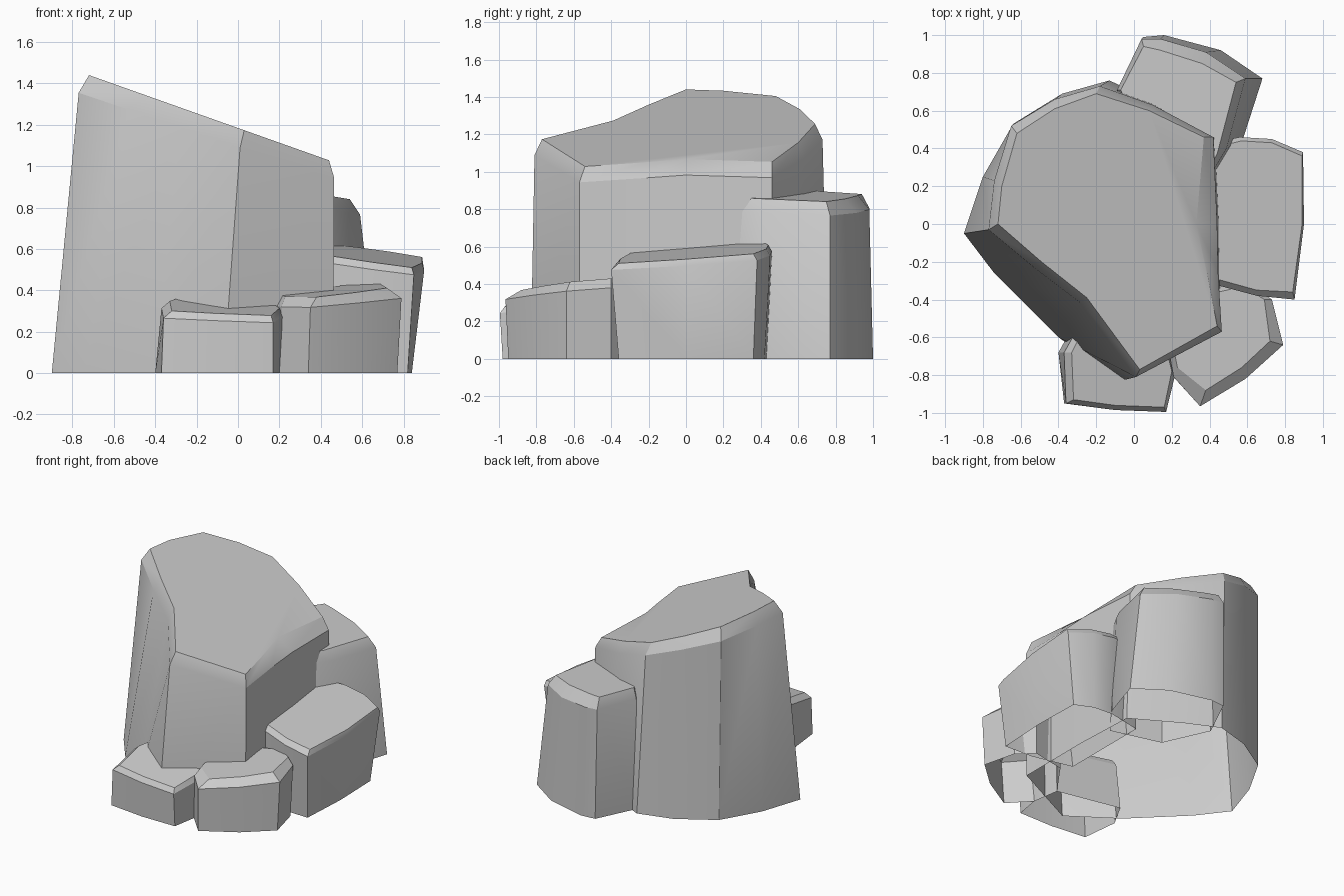
import bpy, bmesh, math


def rock(name, base, shoulder, top, height, drop):
    """Open-bottomed boulder lofted through base, shoulder and sloping top outlines."""
    bm = bmesh.new()
    rings = [
        [bm.verts.new((x, y, 0)) for x, y in base],
        [bm.verts.new((x, y, height(tx, ty) - drop))
         for (x, y), (tx, ty) in zip(shoulder, top)],
        [bm.verts.new((x, y, height(x, y))) for x, y in top],
    ]
    n = len(base)
    for low, high in zip(rings, rings[1:]):
        for i in range(n):
            j = (i + 1) % n
            # outlines may run either way round; normals are fixed from the top
            bm.faces.new((low[i], low[j], high[j], high[i]))
    bm.faces.new(rings[-1])
    bmesh.ops.recalc_face_normals(bm, faces=bm.faces)
    mesh = bpy.data.meshes.new(name)
    bm.to_mesh(mesh)
    bm.free()
    ob = bpy.data.objects.new(name, mesh)
    bpy.context.collection.objects.link(ob)
    bpy.ops.object.select_all(action='DESELECT')
    ob.select_set(True)
    bpy.context.view_layer.objects.active = ob
    bpy.ops.object.shade_smooth_by_angle(angle=math.radians(25))
    return ob


# Large central boulder with a slanted top
rock("main_boulder",
     [(-.90, -.05), (-.74, -.26), (-.40, -.60), (-.07, -.83), (.46, -.57),
      (.46, -.25), (.46, 0), (.44, .45), (.10, .65), (-.13, .76),
      (-.38, .69), (-.64, .53), (-.80, .25)],
     [(-.77, -.03), (-.53, -.23), (-.28, -.42), (.01, -.81), (.465, -.57),
      (.445, -.25), (.44, 0), (.42, .46), (.10, .63), (-.18, .73),
      (-.42, .66), (-.65, .52), (-.74, .23)],
     [(-.72, 0), (-.49, -.20), (-.25, -.39), (.03, -.77), (.44, -.54),
      (.38, -.22), (.33, 0), (.37, .46), (.08, .60), (-.20, .69),
      (-.42, .61), (-.62, .48), (-.70, .20)],
     lambda x, y: 1.44 - .355 * (x + .72), .085)

# Tall rock leaning against the back
rock("back_rock",
     [(-.10, .68), (.05, .99), (.16, 1.0), (.46, .92), (.68, .77),
      (.58, .46), (.42, .25), (.05, .35)],
     [(-.09, .71), (.04, .98), (.14, .98), (.38, .91), (.59, .77),
      (.49, .40), (.40, .25), (.05, .35)],
     [(-.07, .71), (.05, .94), (.14, .92), (.36, .85), (.54, .75),
      (.44, .37), (.37, .26), (.05, .37)],
     lambda x, y: .89 - .09 * x - .02 * (y - .7), .075)

# Medium rock on the right, flaring outward toward its top
rock("right_rock",
     [(.30, .38), (.55, .43), (.70, .42), (.83, .36), (.84, 0),
      (.82, -.36), (.60, -.35), (.30, -.28)],
     [(.35, .42), (.56, .46), (.73, .45), (.895, .38), (.90, 0),
      (.85, -.40), (.65, -.38), (.35, -.30)],
     [(.36, .39), (.57, .44), (.73, .43), (.89, .36), (.89, 0),
      (.84, -.36), (.65, -.35), (.36, -.27)],
     lambda x, y: .57 + .08 * y - .13 * (x - .6), .035)

# Low rock at the front right
rock("front_right_rock",
     [(.20, -.80), (.34, -.95), (.58, -.81), (.77, -.64), (.71, -.40),
      (.60, -.30), (.35, -.35), (.17, -.60)],
     [(.21, -.81), (.35, -.965), (.59, -.82), (.79, -.64), (.73, -.40),
      (.60, -.30), (.35, -.35), (.17, -.60)],
     [(.23, -.76), (.38, -.88), (.57, -.76), (.72, -.62), (.69, -.40),
      (.58, -.33), (.36, -.38), (.20, -.61)],
     lambda x, y: .40 + .06 * (x - .5) + .09 * (y + .6), .05)

# Smallest rock at the front left
rock("front_left_rock",
     [(-.40, -.68), (-.37, -.95), (-.10, -.98), (.17, -.98), (.20, -.80),
      (.17, -.60), (-.30, -.50)],
     [(-.37, -.68), (-.36, -.95), (-.10, -.985), (.17, -.995), (.22, -.79),
      (.18, -.60), (-.28, -.52)],
     [(-.33, -.68), (-.32, -.93), (-.10, -.96), (.16, -.97), (.20, -.78),
      (.16, -.62), (-.26, -.54)],
     lambda x, y: .285 - .03 * x + .19 * (y + .96), .035)
